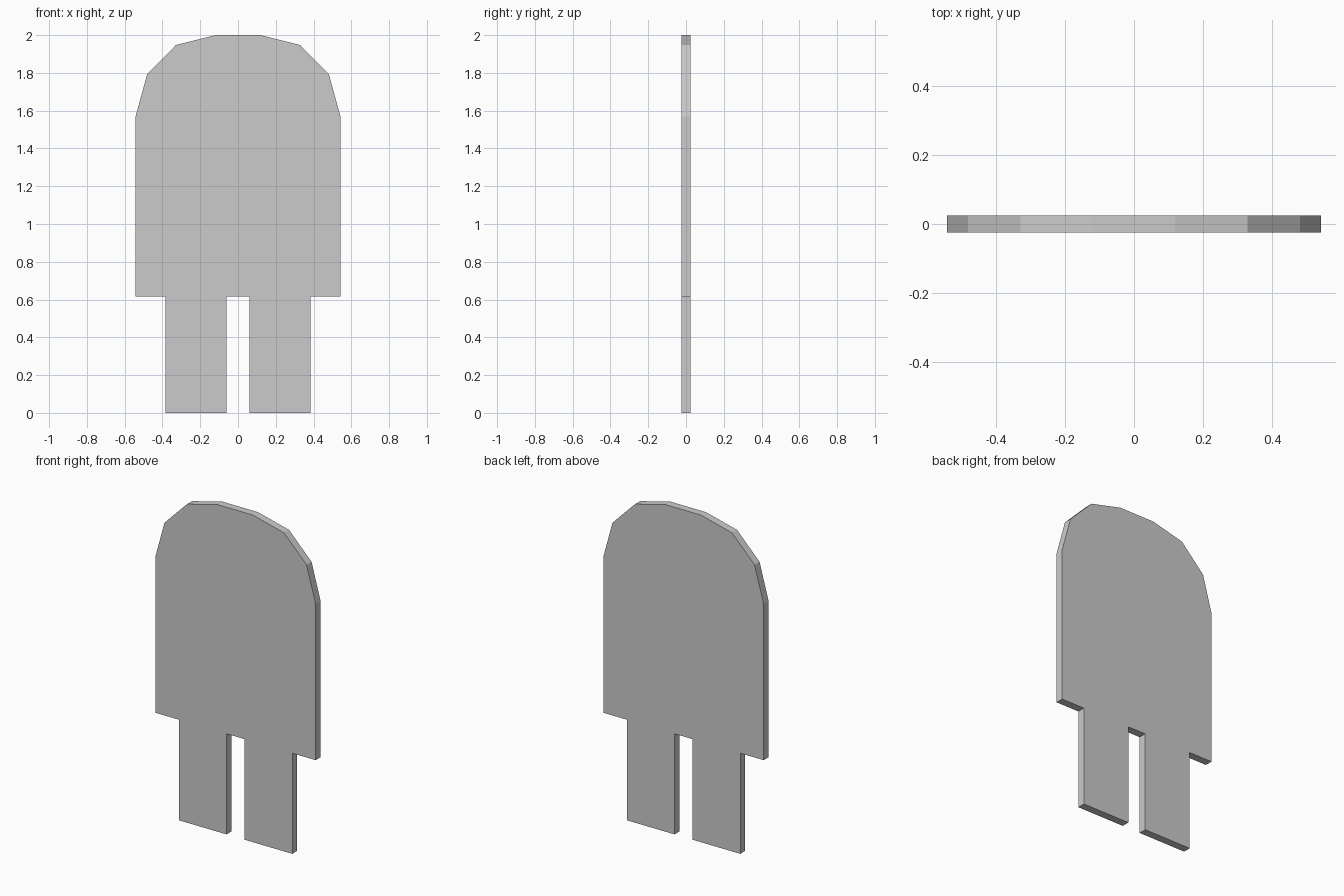
import bpy
import bmesh

if "Cube" in bpy.data.objects:
    bpy.data.objects.remove(bpy.data.objects["Cube"])

THICK = 0.048

# right half of the outline, from the inner leg corner round to the top
half = [(0.061, 0.615), (0.061, 0), (0.384, 0), (0.384, 0.615), (0.542, 0.615),
        (0.542, 1.57), (0.481, 1.793), (0.328, 1.948), (0.119, 2.0)]
outline = half + [(-x, z) for x, z in reversed(half)]

# flat plate with rounded top and two legs
bm = bmesh.new()
face = bm.faces.new([bm.verts.new((x, -THICK / 2, z)) for x, z in outline])
ext = bmesh.ops.extrude_face_region(bm, geom=[face], use_keep_orig=True)
verts = [g for g in ext["geom"] if isinstance(g, bmesh.types.BMVert)]
bmesh.ops.translate(bm, verts=verts, vec=(0, THICK, 0))
bmesh.ops.recalc_face_normals(bm, faces=bm.faces)

mesh = bpy.data.meshes.new("flat_figure_plate")
bm.to_mesh(mesh)
bm.free()
plate = bpy.data.objects.new("flat_figure_plate", mesh)
bpy.context.collection.objects.link(plate)
